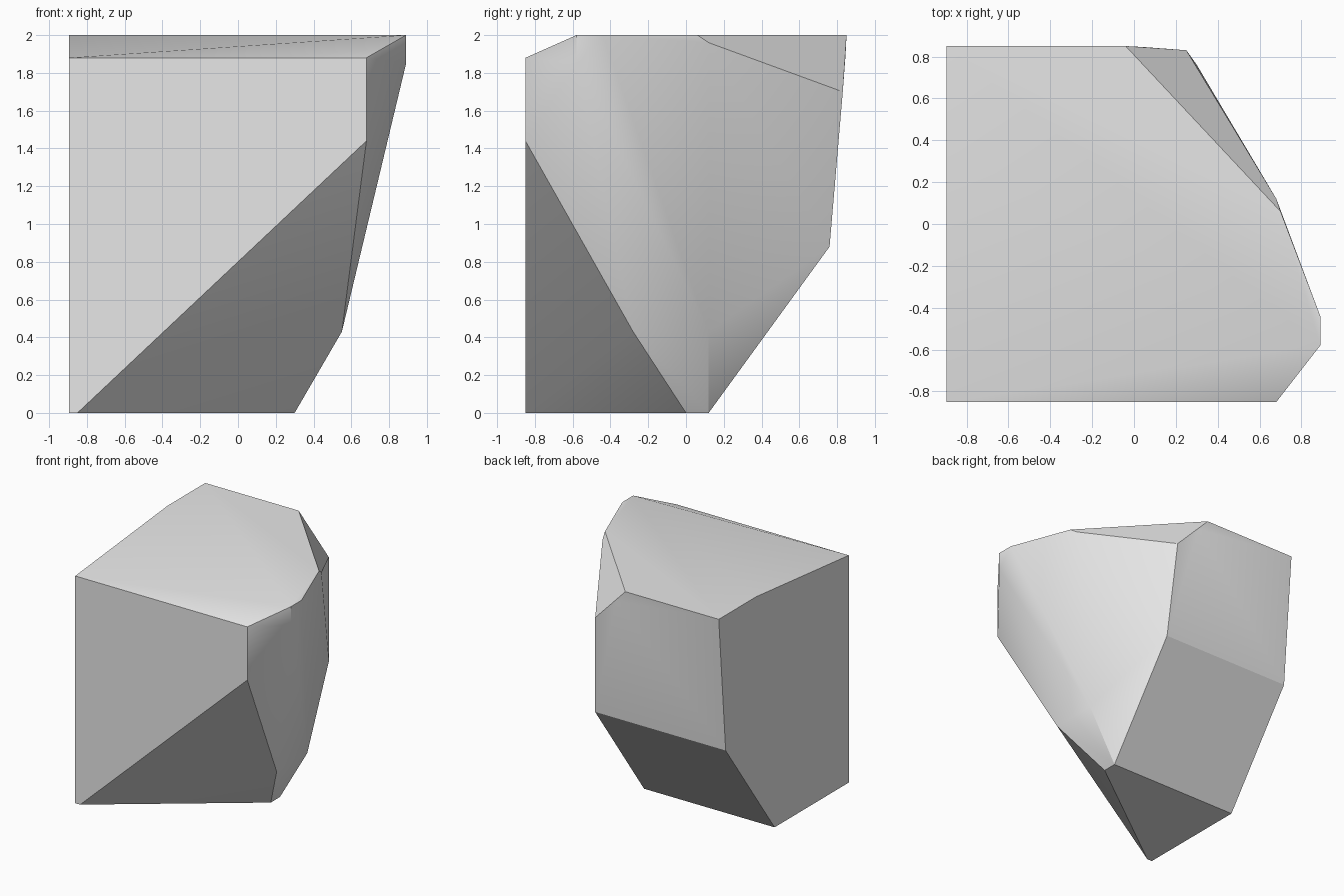
import bpy
import bmesh
from math import radians

# Remove the default cube only
default_cube = bpy.data.objects.get("Cube")
if default_cube:
    bpy.data.objects.remove(default_cube, do_unlink=True)

# Overall limits of the block from which the boulder is chipped
LEFT, FRONT, BACK, TOP = -0.895, -0.85, 0.85, 2.0
GROUND = 0.0

# Corners of the chipped block, grouped by region
regions = {
    "ground footprint": [
        (LEFT, FRONT, GROUND), (-0.85, FRONT, GROUND),
        (0.3, 0, GROUND), (0.3, 0.12, GROUND), (LEFT, 0.12, GROUND),
    ],
    "front face": [
        (LEFT, FRONT, 1.88), (0.68, FRONT, 1.88), (0.68, FRONT, 1.44),
    ],
    "flat top": [
        (LEFT, 0.36, TOP), (LEFT, BACK, TOP), (-0.04, BACK, TOP),
        (0.7, 0.06, TOP), (0.89, -0.44, TOP), (0.89, -0.58, TOP),
    ],
    "chipped back corner": [
        (0.05, 0.845, 1.9), (0.25, 0.83, 1.7), (0.68, 0.12, 1.96),
    ],
    "undercut side": [
        (0.89, -0.58, 1.85), (0.55, -0.28, 0.43), (0.55, 0.12, 0.43),
    ],
    "undercut back": [
        (0.3, 0.76, 0.88), (LEFT, 0.76, 0.88),
    ],
}


def make_material(name, color):
    material = bpy.data.materials.new(name)
    material.use_nodes = True
    material.diffuse_color = color
    shader = next(node for node in material.node_tree.nodes
                  if node.type == "BSDF_PRINCIPLED")
    shader.inputs["Base Color"].default_value = color
    return material


def make_hull(name, groups, material):
    """Wrap the corner groups in one closed convex stone."""
    bm = bmesh.new()
    for corners in groups.values():
        for corner in corners:
            bm.verts.new(corner)
    hull = bmesh.ops.convex_hull(bm, input=bm.verts[:])
    loose = [item for item in hull["geom_interior"]
             if isinstance(item, bmesh.types.BMVert)]
    bmesh.ops.delete(bm, geom=loose, context="VERTS")
    # Merge triangles that lie in one plane
    bmesh.ops.dissolve_limit(bm, angle_limit=radians(0.8),
                             verts=bm.verts[:], edges=bm.edges[:])
    bmesh.ops.recalc_face_normals(bm, faces=bm.faces[:])
    mesh = bpy.data.meshes.new(name)
    bm.to_mesh(mesh)
    bm.free()
    mesh.materials.append(material)
    stone = bpy.data.objects.new(name, mesh)
    bpy.context.collection.objects.link(stone)
    return stone


# Boulder: soft shading over shallow folds, crisp chipped edges
stone_grey = make_material("stone_grey", (0.8, 0.8, 0.8, 1))
boulder = make_hull("boulder", regions, stone_grey)
bpy.ops.object.select_all(action="DESELECT")
boulder.select_set(True)
bpy.context.view_layer.objects.active = boulder
bpy.ops.object.shade_smooth_by_angle(angle=radians(30))
